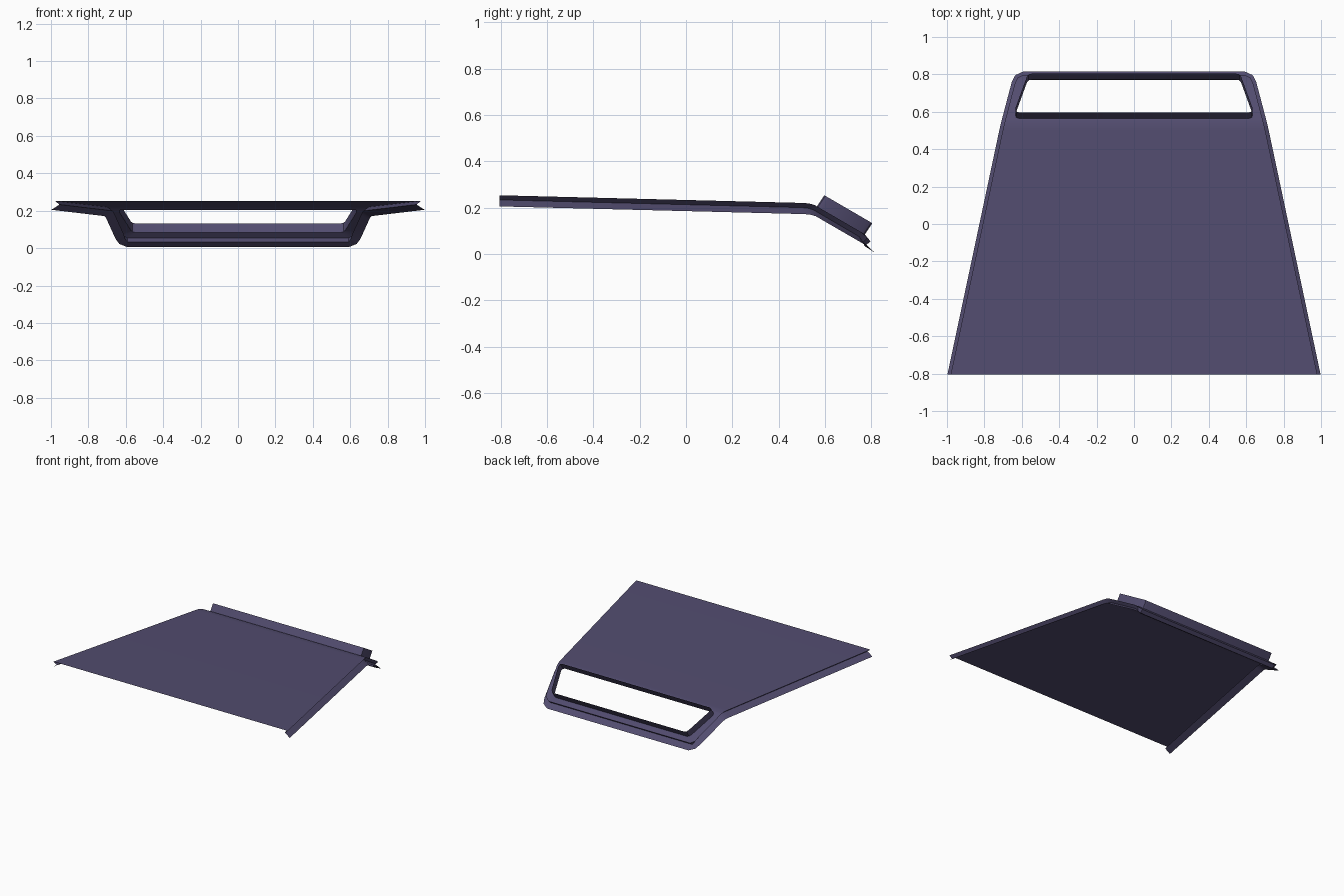
import bpy
import math
from mathutils import Vector

cube = bpy.data.objects.get("Cube")
if cube:
    bpy.data.objects.remove(cube, do_unlink=True)

FRONT = -0.805

paint = bpy.data.materials.new("dusk_purple_paint")
colour = (0.085, 0.073, 0.16, 1)
paint.diffuse_color = colour
paint.use_nodes = True
paint.node_tree.nodes["Principled BSDF"].inputs["Base Color"].default_value = colour


def height(y):
    """Centre line of the sheet: nearly level, then bent down at the back."""
    profile = [(FRONT, 0.253), (0.5, 0.22), (0.53, 0.218), (0.555, 0.211),
               (0.77, 0.086), (0.8, 0.05)]
    for (y0, z0), (y1, z1) in zip(profile, profile[1:]):
        if y <= y1:
            break
    return z0 + (z1 - z0) * (y - y0) / (y1 - y0)


def mirrored(half):
    """Continue a left-hand run of points round to the right-hand side."""
    return half + [(-p[0], *p[1:]) for p in reversed(half)]


def on_sheet(points):
    return [(x, y, height(y)) for x, y in points]


def loft(name, rings, closed=False):
    n = len(rings[0])
    verts = [p for ring in rings for p in ring]
    faces = []
    for r in range(len(rings) - 1):
        for i in range(n if closed else n - 1):
            j = (i + 1) % n
            faces.append((r * n + i, r * n + j, (r + 1) * n + j, (r + 1) * n + i))
    mesh = bpy.data.meshes.new(name)
    mesh.from_pydata(verts, [], faces)
    mesh.materials.append(paint)
    obj = bpy.data.objects.new(name, mesh)
    bpy.context.collection.objects.link(obj)
    bpy.ops.object.select_all(action="DESELECT")
    obj.select_set(True)
    bpy.context.view_layer.objects.active = obj
    bpy.ops.object.shade_smooth_by_angle(angle=math.radians(35))
    return obj


# Left outline of the sheet: long side, then round the window to the back
side = [(0.98, FRONT), (0.702, 0.5), (0.695, 0.53), (0.689, 0.555)]
around = [side[-1], (0.682, 0.58), (0.677, 0.6), (0.636, 0.755),
          (0.622, 0.783), (0.592, 0.797)]
window = [(0.615, 0.565), (0.631, 0.57), (0.634, 0.588), (0.573, 0.755),
          (0.563, 0.768), (0.546, 0.772)]

# Main sheet
loft("roof_panel", [[(-x, y, height(y)), (x, y, height(y))] for x, y in side])

# Sloping frame around the window
window_ring = on_sheet(mirrored(window))
loft("window_frame", [on_sheet(mirrored(around)), window_ring], closed=True)

# Upright collar, square to the sloping frame
collar_top = [(x, y + 0.032, height(y) + 0.048) for x, y, z in window_ring]
loft("window_collar", [window_ring, collar_top], closed=True)


# Folded gutter along the sides and back
def rail(points, outset, drop):
    result = []
    for i, (x, y) in enumerate(points):
        before = Vector(points[max(i - 1, 0)])
        after = Vector(points[i + 1]) if i + 1 < len(points) else Vector((0, y))
        along = (after - before).normalized()
        px, py = x + along.y * outset, y - along.x * outset
        result.append((px, FRONT if i == 0 else py, height(y) - drop))
    return mirrored(result)


outline = side + around[1:]
edge = rail(outline, 0, 0)
groove = rail(outline, -0.026, 0.02)
lip = rail(outline, 0.018, 0.048)
loft("gutter_fold", [groove, edge])
loft("drip_flange", [lip, groove])
